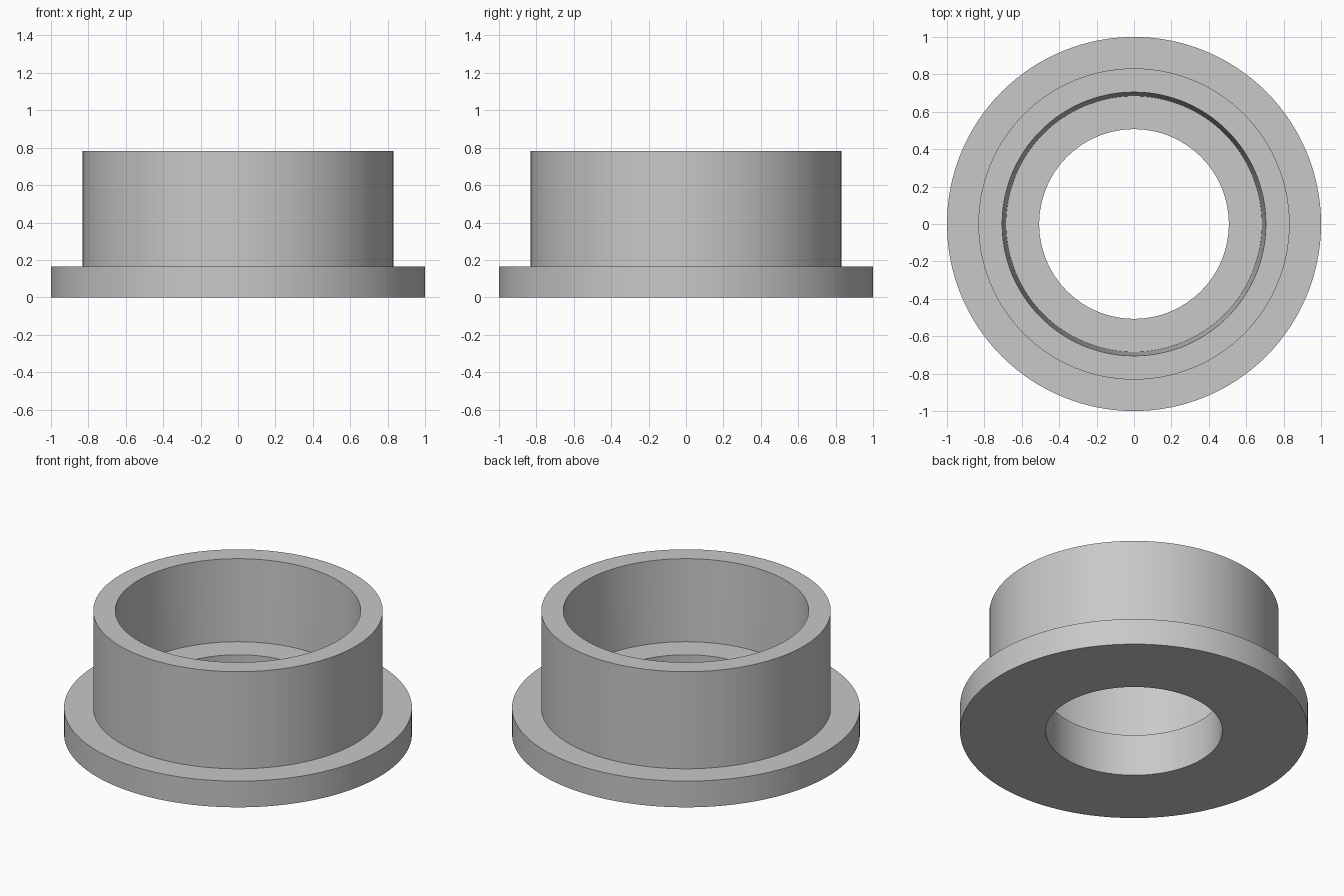
import bpy
import bmesh
from math import cos, sin, tau, radians

SIDES = 128

cube = bpy.data.objects.get("Cube")
if cube:
    bpy.data.objects.remove(cube, do_unlink=True)

# Plain grey material
grey = bpy.data.materials.new("plain grey")
grey.use_nodes = True
colour = (0.58, 0.58, 0.58, 1)
grey.diffuse_color = colour
grey.node_tree.nodes["Principled BSDF"].inputs["Base Color"].default_value = colour


def lathe(name, profile, material):
    """Revolve a closed (radius, height) profile around z."""
    bm = bmesh.new()
    rings = [[bm.verts.new((r * cos(tau * i / SIDES), r * sin(tau * i / SIDES), z))
              for i in range(SIDES)] for r, z in profile]
    for k, ring in enumerate(rings):
        after = rings[(k + 1) % len(rings)]
        for i in range(SIDES):
            j = (i + 1) % SIDES
            bm.faces.new((ring[i], ring[j], after[j], after[i]))
    bmesh.ops.recalc_face_normals(bm, faces=bm.faces)
    mesh = bpy.data.meshes.new(name)
    bm.to_mesh(mesh)
    bm.free()
    mesh.materials.append(material)
    obj = bpy.data.objects.new(name, mesh)
    bpy.context.collection.objects.link(obj)
    bpy.ops.object.select_all(action="DESELECT")
    obj.select_set(True)
    bpy.context.view_layer.objects.active = obj
    bpy.ops.object.shade_smooth_by_angle(angle=radians(30))
    return obj


# Flange, collar, tapered socket and through bore as one turned solid
lathe("flanged_bushing", [
    (0.507, 0), (1, 0), (1, 0.166),       # underside and flange rim
    (0.832, 0.166), (0.832, 0.782),       # shoulder and collar wall
    (0.705, 0.782), (0.684, 0.265),       # top rim and tapered socket
    (0.507, 0.265),                       # inner ledge down to the bore
], grey)
